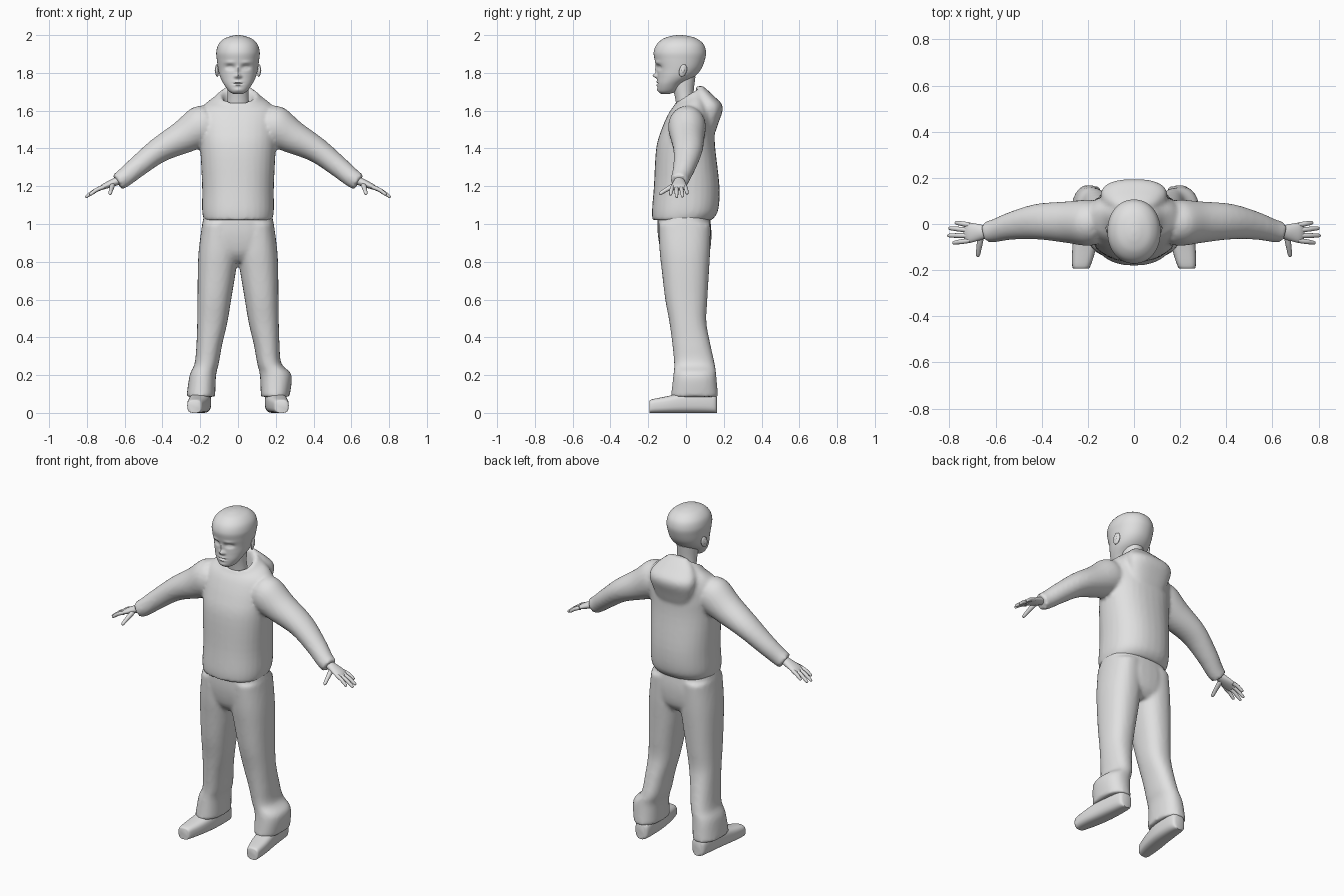
import bpy, bmesh, math
from mathutils import Vector, Matrix

cube = bpy.data.objects.get("Cube")
if cube:
    bpy.data.objects.remove(cube, do_unlink=True)

grey = bpy.data.materials.new("plain_grey")
grey.use_nodes = True
COLOUR = (0.75, 0.75, 0.75, 1)
grey.diffuse_color = COLOUR
grey.node_tree.nodes["Principled BSDF"].inputs["Base Color"].default_value = COLOUR


def spline(a, b, c, d, t):
    return 0.5 * (2 * b + (c - a) * t + (2 * a - 5 * b + 4 * c - d) * t * t
                  + (3 * b - a - 3 * c + d) * t ** 3)


def loft(bm, rings, side=1, seg=32, steps=4, power=2.0):
    """Skin smoothly interpolated rings, each one a (centre, u axis, v axis)."""
    fine = []
    for i in range(len(rings) - 1):
        quad = [rings[max(0, min(len(rings) - 1, i + k))] for k in (-1, 0, 1, 2)]
        for j in range(steps):
            fine.append([spline(*vecs, j / steps) for vecs in zip(*quad)])
    fine.append(rings[-1])
    loops = []
    for centre, u, v in fine:
        loop = []
        for k in range(seg):
            a = 2 * math.pi * k / seg
            c, s = math.cos(a), math.sin(a)
            p = (centre + u * math.copysign(abs(c) ** (2 / power), c)
                 + v * math.copysign(abs(s) ** (2 / power), s))
            loop.append(bm.verts.new((p.x * side, p.y, p.z)))
        loops.append(loop)
    for lo, hi in zip(loops, loops[1:]):
        for k in range(seg):
            n = (k + 1) % seg
            bm.faces.new((lo[k], lo[n], hi[n], hi[k]))
    bm.faces.new(loops[0])
    bm.faces.new(loops[-1])


def band(z, half, front, back, cx=0.0, slope=0.0):
    """Level ring, optionally sloping up towards the back."""
    depth = (back - front) / 2
    return (Vector((cx, (front + back) / 2, z)), Vector((half, 0, 0)),
            Vector((0, depth, depth * slope)))


def tube(points):
    """Rings square to a path of (x, y, z, thickness, width)."""
    rings = []
    for i, p in enumerate(points):
        a, b = points[max(i - 1, 0)], points[min(i + 1, len(points) - 1)]
        along = (Vector(b[:3]) - Vector(a[:3])).normalized()
        across = along.cross(Vector((0, 0, 1))).normalized()
        rings.append((Vector(p[:3]), across.cross(along) * p[3], across * p[-1]))
    return rings


def finish(name, bm, cloth=False):
    bmesh.ops.recalc_face_normals(bm, faces=bm.faces)
    mesh = bpy.data.meshes.new(name)
    bm.to_mesh(mesh)
    bm.free()
    mesh.materials.append(grey)
    obj = bpy.data.objects.new(name, mesh)
    bpy.context.collection.objects.link(obj)
    bpy.ops.object.select_all(action='DESELECT')
    obj.select_set(True)
    bpy.context.view_layer.objects.active = obj
    bpy.ops.object.shade_smooth_by_angle(angle=math.radians(50))
    if cloth:  # fuse the overlapping lofts into one garment
        fuse = obj.modifiers.new("fuse", 'REMESH')
        fuse.mode = 'VOXEL'
        fuse.voxel_size = 0.011
        fuse.use_smooth_shade = True
        soften = obj.modifiers.new("soften", 'SMOOTH')
        soften.factor = 0.5
        soften.iterations = 4
    return obj


# Sweater: body with a turned-in neckline, sleeves and a hood lying on the back
bm = bmesh.new()
loft(bm, [band(1.02, .18, -.177, .135), band(1.07, .19, -.18, .17), band(1.2, .19, -.17, .177),
          band(1.4, .2, -.158, .155), band(1.5, .205, -.13, .15), band(1.58, .205, -.095, .14),
          band(1.63, .18, -.072, .12, slope=.15), band(1.665, .125, -.062, .095, slope=.5),
          band(1.685, .1, -.055, .08, slope=.6), band(1.67, .08, -.045, .065, slope=.6),
          band(1.61, .065, -.035, .05)], power=2.3)
loft(bm, [band(1.43, .08, .08, .135), band(1.53, .125, .07, .17), band(1.62, .145, .05, .195),
          band(1.68, .115, .05, .145), band(1.73, .06, .055, .09)], power=2.4)
for side in (1, -1):
    loft(bm, tube([(.15, .005, 1.535, .1, .09), (.2, .005, 1.515, .108, .1),
                   (.29, .008, 1.46, .088, .09), (.42, .01, 1.39, .067, .077),
                   (.53, -.008, 1.305, .056, .06), (.6, -.028, 1.247, .05, .05),
                   (.638, -.035, 1.222, .047, .046)]), side)
finish("sweater", bm, cloth=True)

# Trousers: hips and two loose legs, the left hem flaring out further
bm = bmesh.new()
loft(bm, [band(.8, .1, -.09, .09), band(.85, .18, -.13, .125),
          band(.95, .195, -.15, .135), band(1.05, .18, -.15, .125)], power=2.5)
for side, flare in ((1, .014), (-1, 0)):
    loft(bm, [band(.085, .076, -.08, .17, .197), band(.2, .07 + flare, -.067, .16, .186 + flare),
              band(.26, .064, -.063, .152, .166), band(.36, .068, -.072, .13, .152),
              band(.48, .08, -.088, .108, .136), band(.6, .089, -.11, .113, .125),
              band(.75, .101, -.128, .122, .112), band(.86, .105, -.14, .128, .103),
              band(1.0, .09, -.145, .13, .1)], side, power=2.3)
finish("trousers", bm, cloth=True)

# Head: skull loft, face pressed in and out, ears and neck
bm = bmesh.new()
loft(bm, [band(1.688, .022, -.13, -.09), band(1.703, .048, -.147, -.05),
          band(1.74, .075, -.152, -.015), band(1.78, .095, -.152, .045),
          band(1.82, .105, -.154, .08), band(1.87, .112, -.166, .1),
          band(1.91, .115, -.171, .106), band(1.95, .104, -.156, .094),
          band(1.98, .075, -.122, .06), band(1.995, .035, -.08, .015),
          band(2.0, .008, -.045, -.025)], seg=96, steps=8, power=2.1)
# each feature: x, z, spread in x, spread in z, push forward
FEATURES = [(.042, 1.83, .021, .012, -.017), (.042, 1.828, .012, .006, .008),
            (.045, 1.855, .025, .008, .005), (0, 1.785, .012, .012, .024),
            (0, 1.815, .009, .02, .01), (.014, 1.78, .007, .007, .007),
            (0, 1.752, .02, .005, .006), (0, 1.744, .024, .003, -.007),
            (0, 1.735, .018, .005, .006), (0, 1.71, .02, .009, .004)]
for v in bm.verts:
    if v.co.y < -.08:
        push = 0
        for x, z, sx, sz, amount in FEATURES:
            push += amount * math.exp(-((abs(v.co.x) - x) / sx) ** 2 - ((v.co.z - z) / sz) ** 2)
        v.co.y -= push
for side in (1, -1):
    for radius, out in ((Vector((.009, .021, .034)), .111), (Vector((.008, .01, .016)), .115)):
        place = (Matrix.Translation((out * side, -.016, 1.812)) @ Matrix.Rotation(-.25, 4, 'X')
                 @ Matrix.Rotation(.3 * side, 4, 'Z') @ Matrix.Diagonal(radius).to_4x4())
        bmesh.ops.create_uvsphere(bm, u_segments=20, v_segments=12, radius=1, matrix=place)
loft(bm, [band(1.58, .062, -.045, .055), band(1.68, .056, -.06, .04),
          band(1.78, .06, -.09, .05)])
finish("head", bm)

for side, label in ((1, "left"), (-1, "right")):
    # Hand: flattened palm, four spread fingers and a thumb
    bm = bmesh.new()
    loft(bm, tube([(.6, -.035, 1.25, .026, .028), (.64, -.035, 1.228, .022, .028),
                   (.675, -.036, 1.213, .019, .036), (.715, -.038, 1.196, .014, .043),
                   (.735, -.038, 1.184, .008, .034)]), side, seg=20)
    for y, tip_x, tip_y in ((-.004, .775, .006), (-.027, .803, -.018),
                            (-.05, .808, -.05), (-.071, .785, -.082)):
        knuckle = Vector((.712, y, 1.196))
        tip = Vector((tip_x, tip_y, 1.195 - .56 * (tip_x - .712)))
        middle = (knuckle + tip) / 2 + Vector((0, 0, .006))
        loft(bm, tube([(*knuckle, .011), (*middle, .0105), (*tip.lerp(middle, .15), .008),
                       (*tip, .003)]), side, seg=12)
    loft(bm, tube([(.662, -.045, 1.212, .013), (.668, -.08, 1.195, .013),
                   (.673, -.11, 1.178, .011), (.677, -.135, 1.162, .009),
                   (.678, -.142, 1.157, .003)]), side, seg=12)
    finish(label + "_hand", bm)

    # Shoe: boxy loft from toe to heel with a flat sole
    bm = bmesh.new()
    rings = []
    for y, cx, half, top in ((-.194, .23, .03, .062), (-.18, .228, .04, .072),
                             (-.1, .215, .052, .088), (0, .2, .055, .11),
                             (.1, .192, .05, .115), (.15, .19, .042, .1), (.163, .19, .028, .085)):
        rings.append((Vector((cx, y, top / 2)), Vector((half, 0, 0)), Vector((0, 0, top / 2))))
    loft(bm, rings, side, power=3)
    finish(label + "_shoe", bm)
